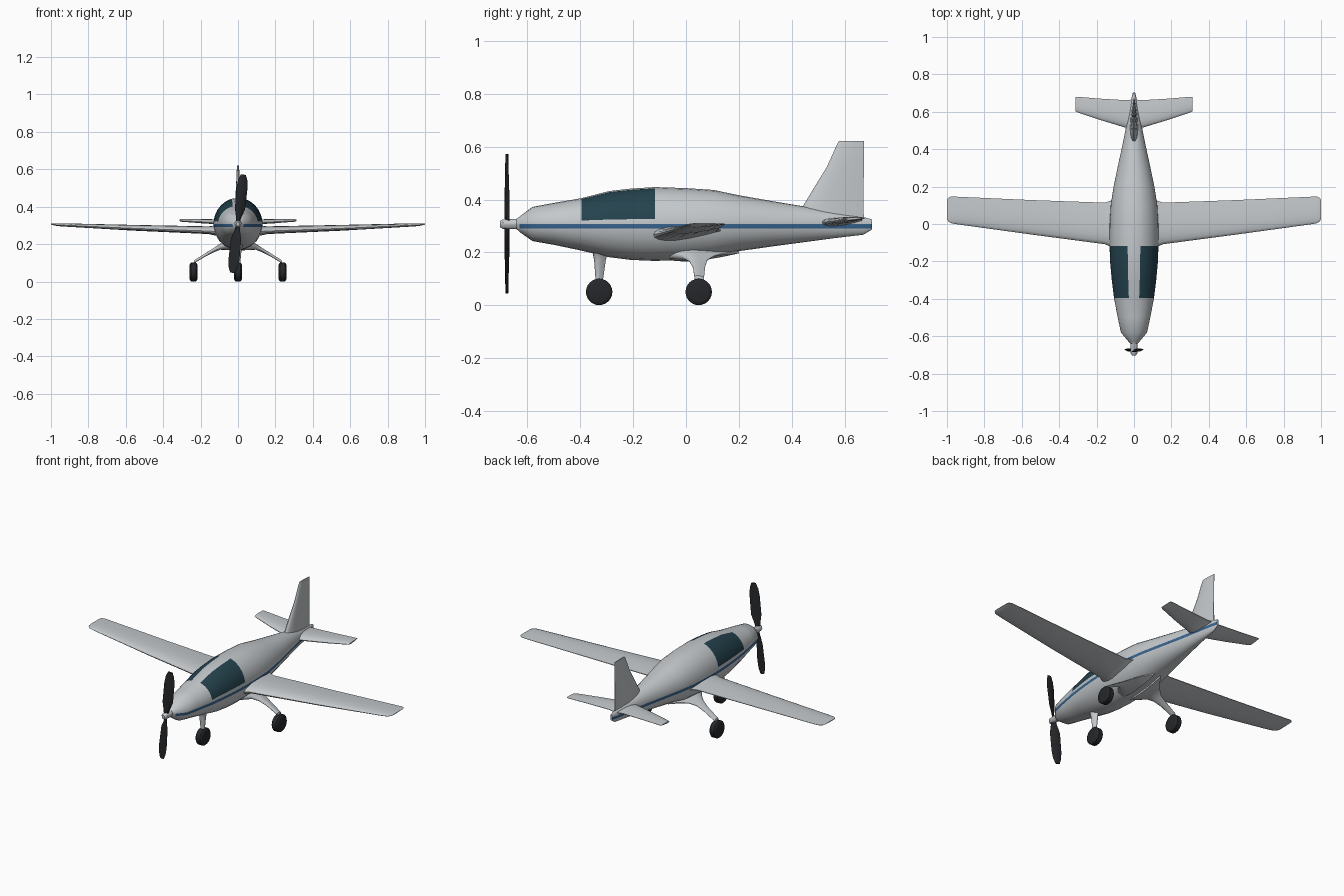
import bpy, bmesh, math
from mathutils import Matrix, Vector

if "Cube" in bpy.data.objects:
    bpy.data.objects.remove(bpy.data.objects["Cube"])


def material(name, rgb):
    m = bpy.data.materials.new(name)
    m.diffuse_color = (*rgb, 1)
    m.use_nodes = True
    m.node_tree.nodes["Principled BSDF"].inputs["Base Color"].default_value = m.diffuse_color
    return m


RUBBER = material("dark_rubber", (0.018, 0.02, 0.023))
GLASS = material("window_tint", (0.018, 0.055, 0.075))
BLUE = material("stripe_blue", (0.04, 0.13, 0.28))
PAINT = material("body_paint", (0.55, 0.58, 0.6))


def finish(name, bm, mats, angle=35):
    bmesh.ops.recalc_face_normals(bm, faces=bm.faces)
    me = bpy.data.meshes.new(name)
    bm.to_mesh(me)
    bm.free()
    for m in mats:
        me.materials.append(m)
    ob = bpy.data.objects.new(name, me)
    bpy.context.collection.objects.link(ob)
    bpy.ops.object.select_all(action='DESELECT')
    ob.select_set(True)
    bpy.context.view_layer.objects.active = ob
    bpy.ops.object.shade_smooth_by_angle(angle=math.radians(angle))
    return ob


def loft(name, rings, mats=(PAINT,), pick=None, angle=35):
    """Skin closed rings of points; pick(ring, side) chooses a material."""
    bm = bmesh.new()
    vs = [[bm.verts.new(p) for p in r] for r in rings]
    n = len(vs[0])
    for i in range(len(vs) - 1):
        for j in range(n):
            k = (j + 1) % n
            f = bm.faces.new((vs[i][j], vs[i][k], vs[i + 1][k], vs[i + 1][j]))
            if pick:
                f.material_index = pick(i, j)
    bm.faces.new(vs[0])
    bm.faces.new(vs[-1])
    return finish(name, bm, mats, angle)


# Aerofoil outline: fraction of chord, fraction of half thickness
FOIL = [(0, 0), (.02, .4), (.08, .72), (.2, .96), (.35, 1), (.55, .85), (.8, .48), (1, .1)]
FOIL += [(c, -h) for c, h in FOIL[:0:-1]]


def flat_section(x, le, te, z_le, z_te, half):
    return [(x, le + (te - le) * c, z_le + (z_te - z_le) * c + half * h) for c, h in FOIL]


def upright_section(z, le, te, half, x=0):
    return [(x + half * h, le + (te - le) * c, z) for c, h in FOIL]


def both_sides(name, sections):
    right = [flat_section(*s) for s in sections]
    left = [[(-x, y, z) for x, y, z in r] for r in reversed(right)]
    return loft(name, left + right)


def mirrored(ob):
    m = ob.modifiers.new("mirror", 'MIRROR')
    m.use_axis[0] = True
    return ob


# Fuselage: y, bottom, top, half width
WAIST = .307
STATIONS = [(-.703, .296, .318, .009), (-.692, .289, .325, .018), (-.64, .288, .327, .019),
            (-.628, .277, .336, .03), (-.58, .243, .372, .070), (-.50, .229, .387, .087),
            (-.395, .207, .405, .107), (-.29, .182, .432, .120), (-.21, .172, .441, .127),
            (-.118, .168, .447, .131), (0, .172, .443, .130), (.105, .183, .436, .124),
            (.20, .205, .416, .109), (.32, .222, .395, .084), (.44, .238, .375, .058),
            (.56, .254, .354, .035), (.67, .267, .333, .014), (.703, .287, .325, .006)]
UP = [0, 8, 20, 32, 44, 56, 66, 75, 90]
LOW = [18, 36, 54, 72, 90]


def body_ring(y, bot, top, w):
    half = [(w * math.cos(math.radians(a)), WAIST + (top - WAIST) * math.sin(math.radians(a)))
            for a in reversed(UP)]
    drop = WAIST - bot
    s = math.asin(min(.016 / drop, .8))
    for k in range(len(LOW) + 1):
        t = s + (math.pi / 2 - s) * k / len(LOW)
        half.append((w * math.cos(t), WAIST - drop * math.sin(t)))
    pts = half + [(-x, z) for x, z in half[-2:0:-1]]
    return [(x, y, z) for x, z in pts]


RING_SIDES = 2 * (len(UP) + len(LOW))


def body_colour(i, j):
    j = min(j, RING_SIDES - 1 - j)
    if j == len(UP) - 1 and i >= 3:
        return 2
    return 1 if 6 <= i <= 8 and 1 <= j <= len(UP) - 3 else 0


loft("fuselage", [body_ring(*s) for s in STATIONS], (PAINT, GLASS, BLUE), body_colour)

# Wings and tailplane: x, leading y, trailing y, leading z, trailing z, half thickness
both_sides("wings", [(.07, -.15, .16, .268, .285, .036), (.125, -.122, .125, .268, .284, .026),
                     (.155, -.108, .114, .27, .284, .02), (.55, -.056, .128, .284, .294, .015),
                     (.95, -.001, .146, .302, .306, .008), (.98, .005, .146, .304, .308, .006),
                     (.995, .016, .138, .306, .309, .004), (1, .028, .128, .307, .309, .002)])
both_sides("tailplane", [(.01, .50, .665, .305, .322, .02), (.045, .515, .662, .314, .325, .014),
                         (.18, .556, .67, .319, .328, .011), (.30, .596, .68, .325, .331, .007),
                         (.312, .602, .678, .326, .331, .004)])

# Tail fin
loft("tail_fin", [upright_section(*s) for s in
                  [(.30, .40, .672, .026), (.375, .442, .671, .019), (.45, .487, .671, .014),
                   (.525, .533, .672, .010), (.61, .571, .673, .006), (.621, .578, .673, .004)]])

# Landing gear legs with flared fairings at the body
mirrored(loft("main_leg", [flat_section(*s) for s in
                           [(.02, -.10, .20, .20, .20, .034), (.065, -.06, .14, .195, .195, .026),
                            (.095, -.015, .105, .186, .186, .016), (.125, .012, .08, .17, .17, .012),
                            (.17, .026, .072, .145, .145, .009), (.235, .032, .068, .105, .105, .008),
                            (.24, .034, .066, .05, .05, .006)]]))
loft("front_leg", [upright_section(*s) for s in
                   [(.22, -.37, -.28, .04), (.20, -.353, -.296, .026), (.17, -.347, -.303, .019),
                    (.10, -.342, -.313, .012), (.05, -.340, -.315, .010)]])


# Wheels
def wheel(name, x, y):
    prof = [(-.021, .036), (-.019, .044), (-.013, .05), (.013, .05), (.019, .044), (.021, .036)]
    n = 24
    rings = [[(x + dx, y + r * math.cos(2 * math.pi * k / n), .051 + r * math.sin(2 * math.pi * k / n))
              for k in range(n)] for dx, r in prof]
    return loft(name, rings, (RUBBER,))


wheel("front_wheel", 0, -.328)
mirrored(wheel("main_wheel", .238, .048))

# Propeller: two twisted blades, each a loft of (radius, half width, offset, pitch)
BLADE = [(0, .012, 0, 40), (.03, .016, 0, 36), (.08, .029, .003, 20), (.19, .030, .003, 12),
         (.235, .025, .003, 10), (.264, .014, .003, 8)]
for side, base in (("upper", 0), ("lower", 180)):
    turn = Matrix.Rotation(math.radians(base + 5.5), 3, 'Y')
    rings = []
    for r, w, off, pitch in BLADE:
        twist = Matrix.Rotation(math.radians(pitch), 3, 'Z')
        sec = [(-w, 0), (-w * .4, -.005), (w * .4, -.006), (w, 0), (w * .4, .004), (-w * .4, .004)]
        rings.append([turn @ (twist @ Vector((a, b, 0)) + Vector((off, 0, r)))
                      + Vector((0, -.676, .309)) for a, b in sec])
    loft("propeller_blade_" + side, rings, (RUBBER,), angle=25)
